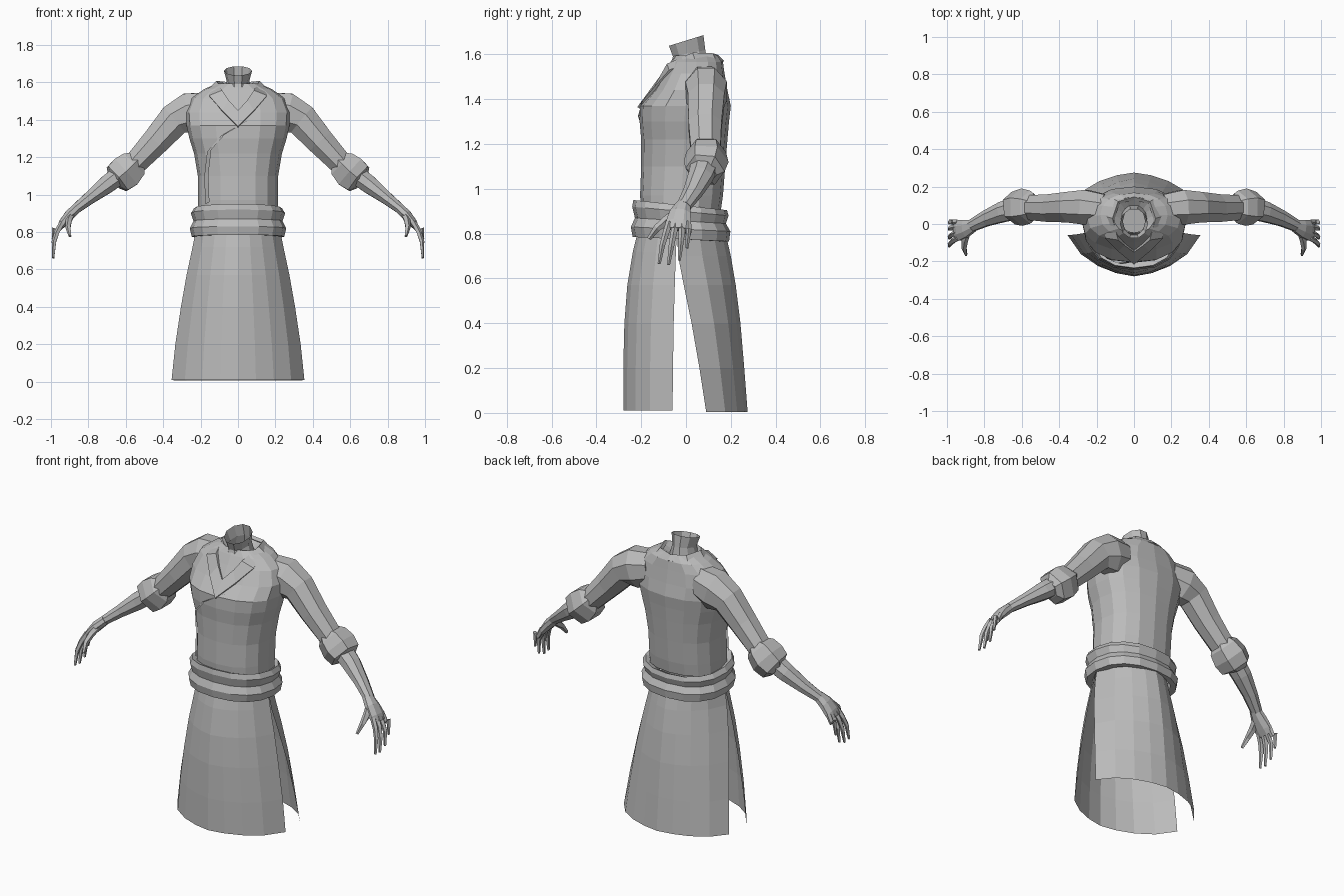
import bpy, bmesh, math
from mathutils import Vector

if "Cube" in bpy.data.objects:
    bpy.data.objects.remove(bpy.data.objects["Cube"])

grey = bpy.data.materials.new("plain grey")
grey.diffuse_color = (0.5, 0.5, 0.5, 1)
grey.use_nodes = True
grey.node_tree.nodes["Principled BSDF"].inputs["Base Color"].default_value = grey.diffuse_color


def make(name, rings, closed=True, caps=(False, False), outward=None):
    """Loft a list of equal-length point rings into a flat-shaded object."""
    bm = bmesh.new()
    rows = [[bm.verts.new(p) for p in r] for r in rings]
    n = len(rows[0])
    for a, b in zip(rows, rows[1:]):
        for i in range(n if closed else n - 1):
            j = (i + 1) % n
            bm.faces.new((a[i], a[j], b[j], b[i]))
    if caps[0]:
        bm.faces.new(rows[0])
    if caps[1]:
        bm.faces.new(rows[-1])
    bmesh.ops.recalc_face_normals(bm, faces=bm.faces)
    bm.normal_update()
    # open sheets: turn the faces to the wanted side
    if outward is not None:
        if sum((f.normal.dot(Vector(outward)) for f in bm.faces)) < 0:
            bmesh.ops.reverse_faces(bm, faces=bm.faces)
    me = bpy.data.meshes.new(name)
    bm.to_mesh(me)
    bm.free()
    me.materials.append(grey)
    ob = bpy.data.objects.new(name, me)
    bpy.context.collection.objects.link(ob)
    return ob


def oval(hx, yf, yb, zf, zb, sides=16, n=2.3):
    """Rounded ring between front yf and back yb, tilted from zf to zb."""
    pts = []
    for i in range(sides):
        a = 2 * math.pi * i / sides
        c, s = math.cos(a), math.sin(a)
        x = hx * math.copysign(abs(c) ** (2 / n), c)
        v = math.copysign(abs(s) ** (2 / n), s)
        t = (v + 1) / 2
        pts.append((x, yf + (yb - yf) * t, zf + (zb - zf) * t))
    return pts


def tube(name, path, side, sides=8, caps=(True, True)):
    """Tube along (x, y, z, radius, y radius) stations, mirrored by side."""
    pts = [Vector(p[:3]) for p in path]
    rings = []
    for i, p in enumerate(pts):
        t = (pts[min(i + 1, len(pts) - 1)] - pts[max(i - 1, 0)]).normalized()
        b = Vector((0, 1, 0))
        b = (b - t * b.dot(t)).normalized()
        a = b.cross(t)
        ring = []
        for k in range(sides):
            w = 2 * math.pi * (k + 0.5) / sides
            q = p + a * path[i][3] * math.cos(w) + b * path[i][4] * math.sin(w)
            ring.append((q.x * side, q.y, q.z))
        rings.append(ring)
    return make(name, rings, caps=caps)


# torso: z, half width, front y, back y
TORSO = [(0.90, .215, -.20, .155), (0.97, .215, -.205, .165), (1.10, .215, -.20, .175),
         (1.22, .235, -.20, .185), (1.30, .26, -.207, .192), (1.37, .275, -.205, .20),
         (1.44, .28, -.145, .185), (1.515, .25, -.098, .172), (1.565, .18, -.07, .165),
         (1.595, .11, -.05, .145), (1.56, .065, -.045, .10)]
make("torso", [oval(h, f, b, z, z) for z, h, f, b in TORSO], caps=(True, False))


def on_front(x, z, lift=0.012):
    """Point on the front of the torso, lifted slightly off the cloth."""
    for (z0, *r0), (z1, *r1) in zip(TORSO, TORSO[1:]):
        if z0 <= z <= z1:
            k = (z - z0) / (z1 - z0)
            h, f, b = (p + (q - p) * k for p, q in zip(r0, r1))
            m = max(0, 1 - abs(x / h) ** 2.3) ** (1 / 2.3)
            return (x, (f + b) / 2 - (b - f) / 2 * m - lift, z)


# neck, open at the top
make("neck", [oval(.10, -.10, .12, 1.47, 1.50, 10, 2),
              oval(.075, -.075, .10, 1.54, 1.57, 10, 2),
              oval(.06, -.062, .09, 1.59, 1.62, 10, 2),
              oval(.075, -.08, .082, 1.637, 1.687, 10, 2)], caps=(True, False))

# lapels and collar band
for s, label in ((1, "left"), (-1, "right")):
    rows = [[on_front(0, 1.365), on_front(0, 1.45)],
            [on_front(.085 * s, 1.45), on_front(.05 * s, 1.505)],
            [on_front(.155 * s, 1.53), on_front(.085 * s, 1.558, .02)],
            [(.15 * s, .04, 1.575), (.115 * s, .03, 1.608)],
            [(.11 * s, .135, 1.57), (.085 * s, .12, 1.605)],
            [(0, .17, 1.57), (0, .145, 1.597)]]
    lapel = make(label + "_lapel", rows, closed=False, outward=(0, -1, .6))
    mod = lapel.modifiers.new("thickness", 'SOLIDIFY')
    mod.thickness = 0.02

# edge of the wrapped front, running from the lapel down to the belt
edge = [(.03, 1.385), (-.09, 1.315), (-.165, 1.23), (-.18, 1.10), (-.175, .95)]
make("wrap_edge", [[on_front(x, z, .009), on_front(x + .022, z + .01, .012)]
                   for x, z in edge], closed=False, outward=(0, -1, 0))

# belt with a pinched middle
make("belt", [oval(*r) for r in (
    (.205, -.19, .15, .93, .89), (.235, -.235, .183, .95, .905),
    (.252, -.24, .19, .92, .88), (.238, -.228, .178, .87, .845),
    (.258, -.246, .198, .83, .81), (.247, -.238, .192, .785, .765),
    (.21, -.20, .165, .785, .765))])

# skirt panels: z, half width, side edge y, middle y
COLS = [(1, 0), (.8, .46), (.54, .75), (.27, .92), (0, 1)]
COLS += [(-u, v) for u, v in COLS[-2::-1]]
FRONT = [(.01, .355, -.06, -.28), (.2, .335, -.058, -.28), (.4, .305, -.055, -.275),
         (.57, .275, -.05, -.262), (.72, .243, -.045, -.237), (.81, .225, -.04, -.215)]
BACK = [(.005, .345, .09, .275), (.2, .325, .06, .26), (.4, .30, .025, .243),
        (.57, .272, -.01, .222), (.70, .245, -.035, .20), (.81, .225, -.04, .175)]
for name, rows, d in (("front_skirt", FRONT, -1), ("back_skirt", BACK, 1)):
    make(name, [[(h * u, e + (m - e) * v, z) for u, v in COLS] for z, h, e, m in rows],
         closed=False, outward=(0, d, 0))

# fingers: root y, middle y, tip y, tip z
FINGERS = [("index", -.075, -.105, -.12, .665), ("middle", -.045, -.065, -.078, .66),
           ("ring", -.018, -.022, -.03, .68), ("little", .008, .012, .004, .735)]
for s, label in ((1, "left"), (-1, "right")):
    # sleeve and shoulder
    tube(label + "_sleeve", [
        (.16, .08, 1.455, .10, .085), (.26, .09, 1.435, .118, .10),
        (.34, .09, 1.40, .095, .088), (.44, .085, 1.285, .08, .08),
        (.57, .088, 1.145, .064, .07)], s)
    # rolled cuff
    tube(label + "_cuff", [
        (.535, .09, 1.185, .06, .07), (.555, .09, 1.165, .09, .088),
        (.60, .09, 1.122, .105, .10), (.645, .085, 1.085, .095, .088),
        (.66, .08, 1.072, .05, .06)], s, sides=6)
    # forearm
    tube(label + "_forearm", [
        (.62, .085, 1.115, .055, .065), (.70, .065, 1.055, .052, .058),
        (.79, .03, .985, .037, .045), (.87, -.01, .922, .028, .034)], s)
    # palm
    tube(label + "_palm", [
        (.86, -.01, .93, .028, .034), (.90, -.025, .892, .03, .05),
        (.935, -.033, .85, .024, .06), (.955, -.035, .82, .015, .056)], s)
    # fingers and thumb
    for name, y0, y1, y2, z in FINGERS:
        tube(f"{label}_{name}_finger", [
            (.94, y0, .85, .016, .016), (.967, (y0 + y1) / 2, .80, .015, .015),
            (.983, y1, z + .085, .013, .013), (.988, y2, z, .007, .007)], s, sides=5)
    tube(label + "_thumb", [
        (.89, -.035, .895, .02, .022), (.905, -.085, .86, .019, .022),
        (.908, -.13, .825, .015, .017), (.898, -.165, .778, .008, .01)], s, sides=5)
